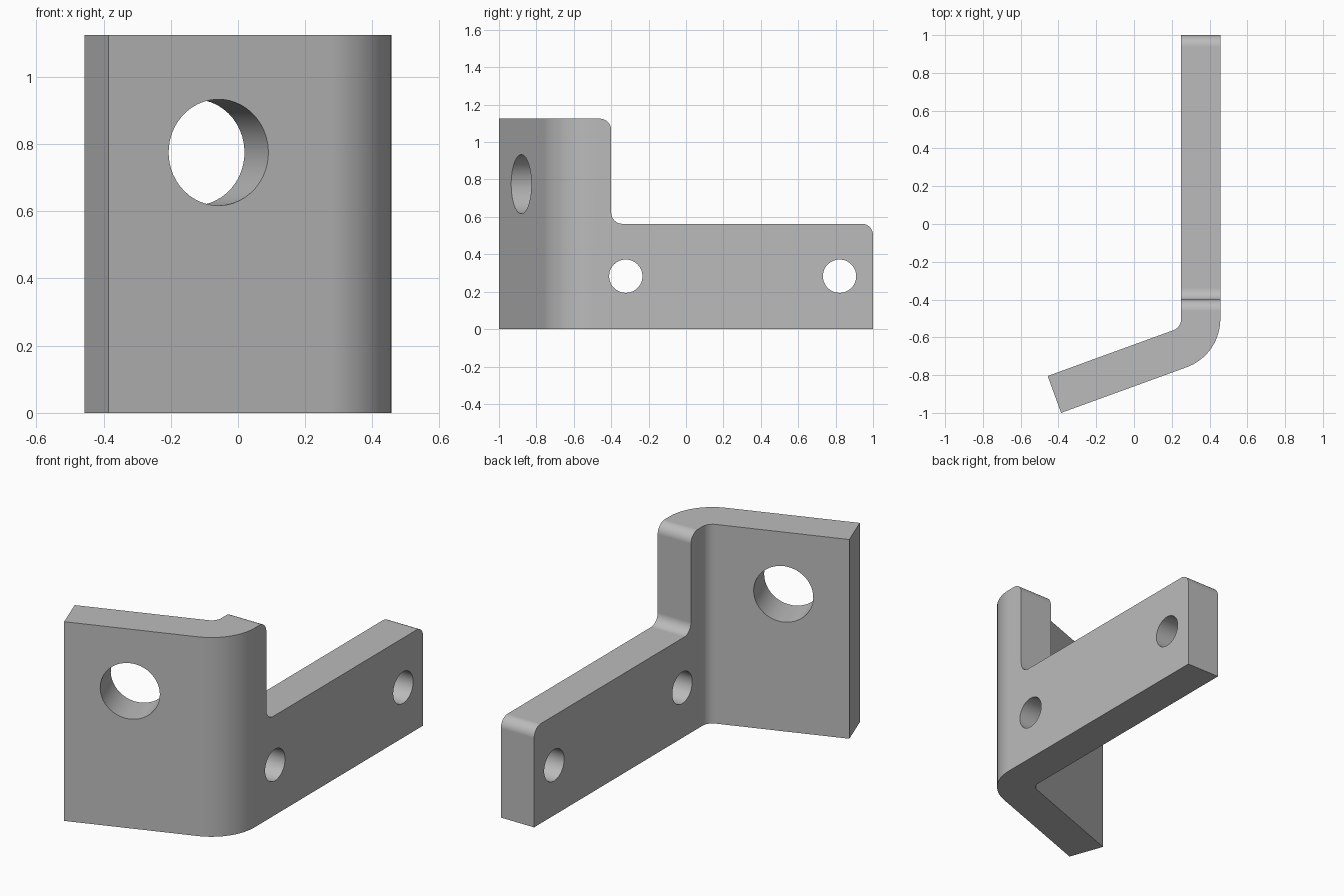
import bpy, bmesh
from math import radians, sin, cos, tan, pi
from mathutils import Vector, Matrix

cube = bpy.data.objects.get("Cube")
if cube:
    bpy.data.objects.remove(cube, do_unlink=True)

HEIGHT, ARM_HEIGHT, STEP_Y, FILLET = 1.125, 0.563, -0.4, 0.06
OUTER_X, THICK, BEND_R = 0.457, 0.208, 0.27
TILT = radians(20)

steel = bpy.data.materials.new("plain grey")
steel.use_nodes = True
grey = (0.5, 0.5, 0.5, 1)
steel.diffuse_color = grey
steel.node_tree.nodes["Principled BSDF"].inputs["Base Color"].default_value = grey


def arc(cx, cy, r, start, end, steps=12):
    """Points along an arc, angles in degrees."""
    angles = [radians(start + (end - start) * i / steps) for i in range(steps + 1)]
    return [(cx + r * cos(a), cy + r * sin(a)) for a in angles]


def finish(name, bm):
    bmesh.ops.recalc_face_normals(bm, faces=bm.faces)
    mesh = bpy.data.meshes.new(name)
    bm.to_mesh(mesh)
    bm.free()
    mesh.materials.append(steel)
    obj = bpy.data.objects.new(name, mesh)
    bpy.context.collection.objects.link(obj)
    return obj


def prism(name, points, extrude):
    """Extrude a closed outline of 3D points."""
    bm = bmesh.new()
    face = bm.faces.new([bm.verts.new(p) for p in points])
    result = bmesh.ops.extrude_face_region(bm, geom=[face])
    verts = [v for v in result["geom"] if isinstance(v, bmesh.types.BMVert)]
    bmesh.ops.translate(bm, verts=verts, vec=extrude)
    return finish(name, bm)


def drill(name, centre, axis, radius):
    """Cylindrical hole cutter."""
    turn = Vector((0, 0, 1)).rotation_difference(Vector(axis)).to_matrix().to_4x4()
    bm = bmesh.new()
    bmesh.ops.create_cone(bm, cap_ends=True, segments=48, radius1=radius, radius2=radius,
                          depth=0.5, matrix=Matrix.Translation(centre) @ turn)
    return finish(name, bm)


# Bent plate: plan outline with concentric bend arcs
along = Vector((cos(TILT), sin(TILT)))
normal = Vector((sin(TILT), -cos(TILT)))
tip_outer = Vector((-OUTER_X, 0)) + normal * THICK
tip_outer.y = -1
tip_inner = tip_outer - normal * THICK
bend_x = OUTER_X - BEND_R
tangent_x = bend_x + BEND_R * normal.x
bend_y = -1 + (tangent_x - tip_outer.x) * tan(TILT) - BEND_R * normal.y
plan = [tuple(tip_outer)] + arc(bend_x, bend_y, BEND_R, -70, 0, 18)
plan += [(OUTER_X, 1.1), (OUTER_X - THICK, 1.1)]
plan += arc(bend_x, bend_y, BEND_R - THICK, 0, -70) + [tuple(tip_inner)]
bracket = prism("bent_bracket", [(x, y, 0) for x, y in plan], (0, 0, 1.3))

# Stepped side outline that trims the plate
side = [(-1.2, -0.1), (1, -0.1)]
side += arc(1 - FILLET, ARM_HEIGHT - FILLET, FILLET, 0, 90)
side += arc(STEP_Y + FILLET, ARM_HEIGHT + FILLET, FILLET, 270, 180)
side += arc(STEP_Y - FILLET, HEIGHT - FILLET, FILLET, 0, 90)
side += [(-1.2, HEIGHT)]
trim = prism("side_trim", [(-0.7, y, z) for y, z in side], (1.4, 0, 0))

# Two arm holes and one large flange hole
arm_x = OUTER_X - THICK / 2
holes = [drill("arm_hole", (arm_x, y, 0.283), (1, 0, 0), 0.089) for y in (-0.322, 0.821)]
mouth_x = -0.058
mouth = Vector((mouth_x, -1 + (mouth_x - tip_outer.x) * tan(TILT)))
middle = mouth - normal * THICK / 2
holes.append(drill("flange_hole", (middle.x, middle.y, 0.775), (normal.x, normal.y, 0), 0.158))

bpy.ops.object.select_all(action='DESELECT')
bracket.select_set(True)
bpy.context.view_layer.objects.active = bracket
for cutter, operation in [(trim, 'INTERSECT')] + [(h, 'DIFFERENCE') for h in holes]:
    mod = bracket.modifiers.new(cutter.name, 'BOOLEAN')
    mod.operation, mod.solver, mod.object = operation, 'EXACT', cutter
    bpy.ops.object.modifier_apply(modifier=mod.name)
    bpy.data.objects.remove(cutter, do_unlink=True)

# Smooth bends and holes, crisp flat faces
bpy.ops.object.shade_smooth_by_angle(angle=radians(30))
weighted = bracket.modifiers.new("flat_face_normals", 'WEIGHTED_NORMAL')
weighted.keep_sharp = True
